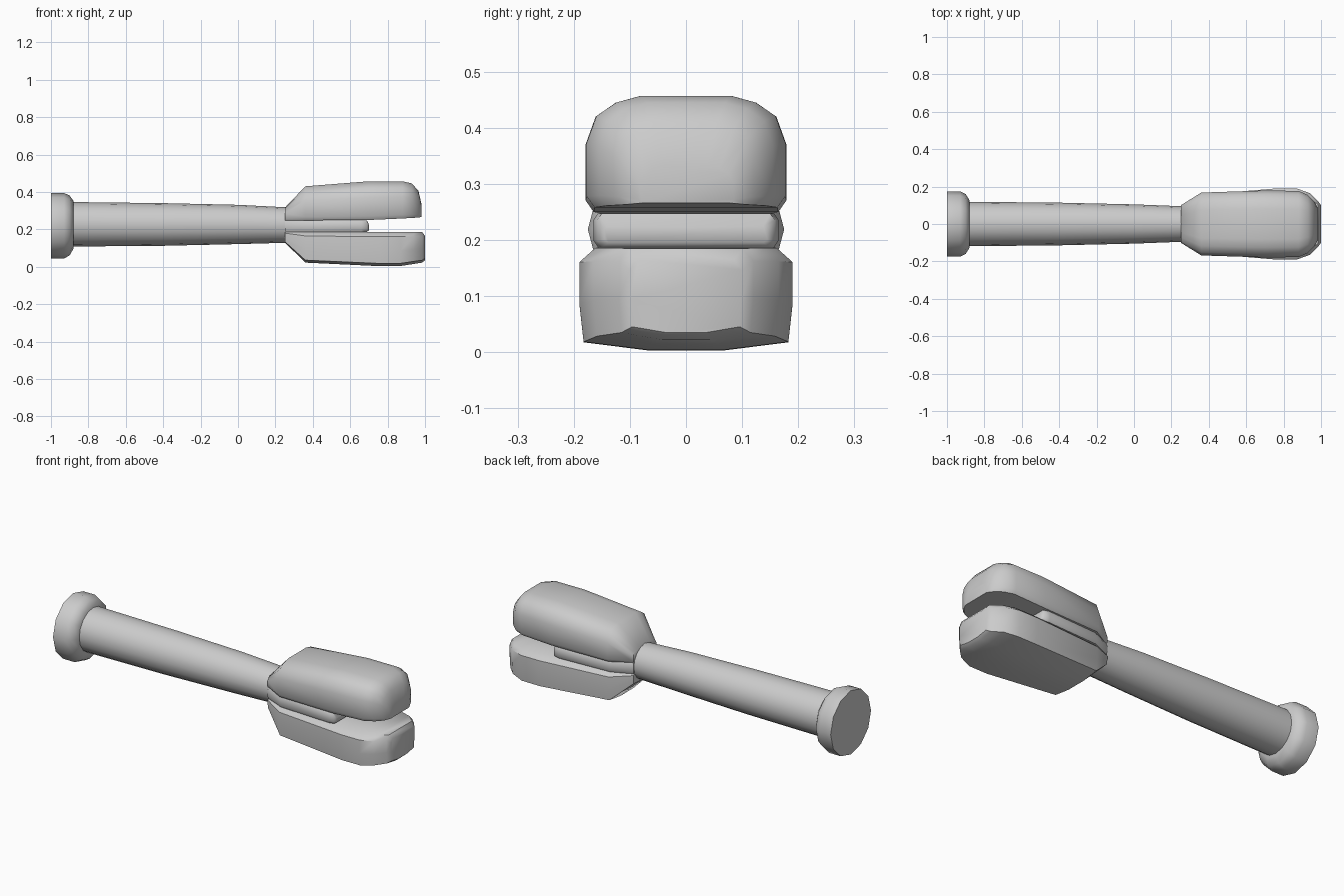
import bpy, bmesh, math

if "Cube" in bpy.data.objects:
    bpy.data.objects.remove(bpy.data.objects["Cube"])


def loft(name, rings, angle=40):
    """Skin a list of equal-length point rings and cap both ends."""
    bm = bmesh.new()
    loops = [[bm.verts.new(p) for p in ring] for ring in rings]
    n = len(loops[0])
    for a, b in zip(loops, loops[1:]):
        for i in range(n):
            j = (i + 1) % n
            bm.faces.new((a[i], a[j], b[j], b[i]))
    bm.faces.new(loops[0])
    bm.faces.new(loops[-1])
    bmesh.ops.recalc_face_normals(bm, faces=bm.faces)
    mesh = bpy.data.meshes.new(name)
    bm.to_mesh(mesh)
    bm.free()
    obj = bpy.data.objects.new(name, mesh)
    bpy.context.collection.objects.link(obj)
    bpy.ops.object.select_all(action='DESELECT')
    obj.select_set(True)
    bpy.context.view_layer.objects.active = obj
    bpy.ops.object.shade_smooth_by_angle(angle=math.radians(angle))
    return obj


def turned(name, profile, sides):
    """Round part along x; profile rows are x, radius, centre height."""
    step = 2 * math.pi / sides
    return loft(name, [[(x, r * math.cos(i * step), zc + r * math.sin(i * step))
                        for i in range(sides)] for x, r, zc in profile])


def slab(name, sections, half, angle=45):
    """Sections are x, half width, inner z, outer z; half is a mirrored outline."""
    outline = half + [(-y, t) for y, t in reversed(half)]
    return loft(name, [[(x, w * y, z0 + (z1 - z0) * t) for y, t in outline]
                       for x, w, z0, z1 in sections], angle)


# Handle and end knob
turned("handle", [(-0.90, 0.119, 0.227), (-0.4, 0.114, 0.226),
                  (0.0, 0.105, 0.226), (0.255, 0.095, 0.223)], 16)
turned("end_knob", [(-1.0, 0.175, 0.219), (-0.93, 0.175, 0.219),
                    (-0.90, 0.160, 0.221), (-0.88, 0.128, 0.224)], 12)

# Upper jaw with rounded back
slab("upper_jaw", [
    (0.25, 0.100, 0.248, 0.315), (0.36, 0.168, 0.248, 0.430),
    (0.70, 0.179, 0.250, 0.457), (0.88, 0.177, 0.258, 0.457),
    (0.93, 0.155, 0.261, 0.445), (0.965, 0.120, 0.263, 0.405),
    (0.982, 0.085, 0.266, 0.330)],
    [(0.92, 0.0), (1.0, 0.10), (1.0, 0.58), (0.90, 0.82), (0.70, 0.94), (0.45, 1.0)])

# Lower jaw with squarer edges
slab("lower_jaw", [
    (0.25, 0.100, 0.188, 0.130), (0.36, 0.157, 0.188, 0.022),
    (0.76, 0.190, 0.186, 0.003), (0.87, 0.190, 0.186, 0.004),
    (0.94, 0.165, 0.186, 0.015), (0.985, 0.120, 0.185, 0.022),
    (1.0, 0.100, 0.165, 0.035)],
    [(0.85, 0.0), (1.0, 0.14), (1.0, 0.55), (0.96, 0.92), (0.35, 1.0)])

# Tongue plate between the jaws
slab("tongue_plate", [
    (0.25, 0.100, 0.187, 0.248), (0.36, 0.150, 0.187, 0.248),
    (0.66, 0.165, 0.187, 0.248), (0.69, 0.158, 0.187, 0.247),
    (0.70, 0.145, 0.195, 0.225)],
    [(0.95, 0.0), (1.0, 0.2), (1.0, 0.8), (0.95, 1.0)])
